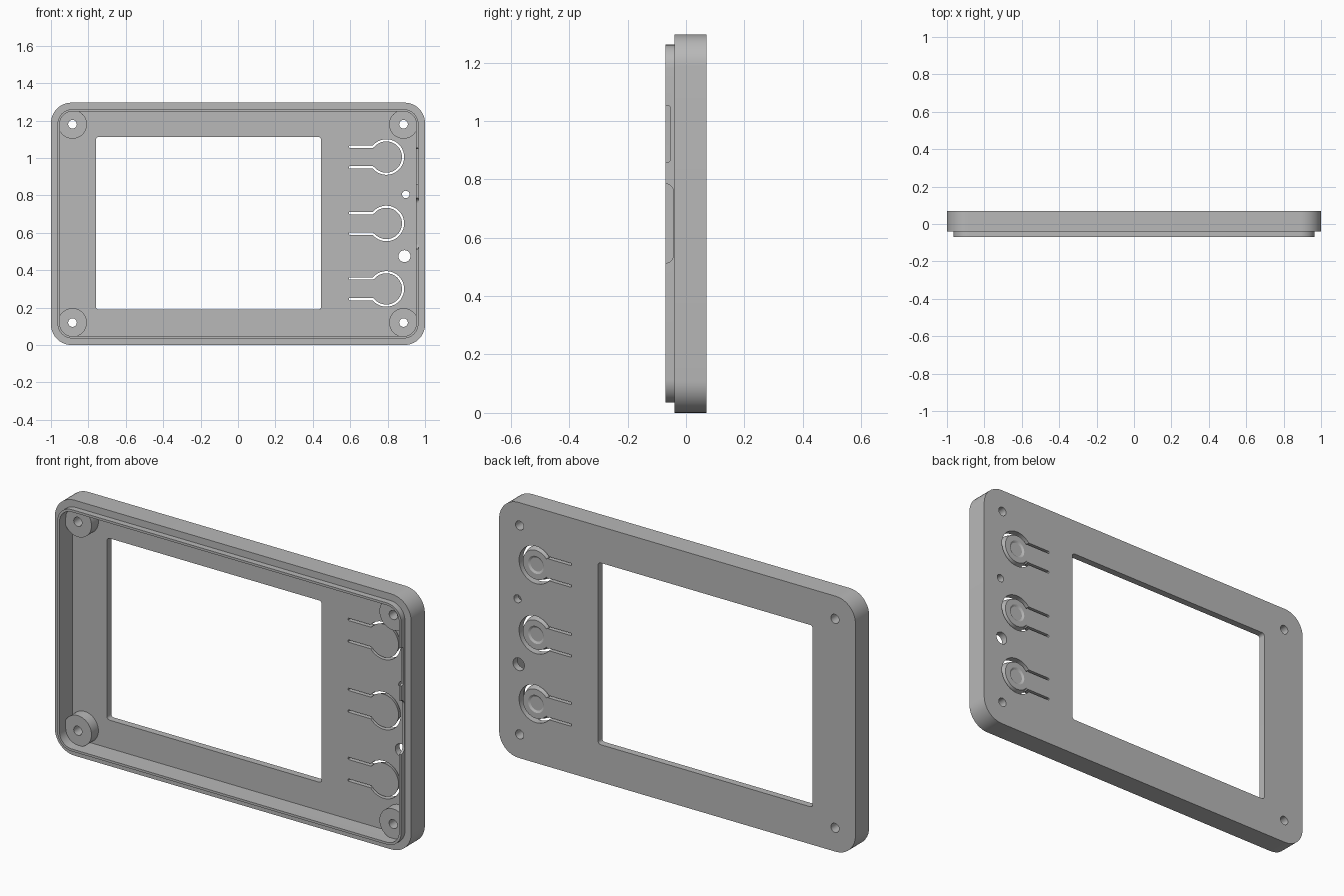
import bpy, bmesh
from math import sin, cos, pi, radians

default = bpy.data.objects.get("Cube")
if default:
    bpy.data.objects.remove(default, do_unlink=True)

grey = bpy.data.materials.new("plain grey")
grey.use_nodes = True
colour = (0.48, 0.48, 0.48, 1)
grey.diffuse_color = colour
grey.node_tree.nodes["Principled BSDF"].inputs["Base Color"].default_value = colour

MID_Z = 0.648
BACK, FLOOR, STEP, FRONT = 0.07, 0.035, -0.04, -0.07


def arc(cx, cz, r, a0, a1, n):
    steps = [radians(a0 + (a1 - a0) * i / n) for i in range(n + 1)]
    return [(cx + r * cos(a), cz + r * sin(a)) for a in steps]


def circle(cx, cz, r, n=48):
    return arc(cx, cz, r, 0, 360, n)[:-1]


def rounded(x0, x1, z0, z1, r, n=10):
    corners = [(x1 - r, z1 - r), (x0 + r, z1 - r), (x0 + r, z0 + r), (x1 - r, z0 + r)]
    return [p for i, (x, z) in enumerate(corners)
            for p in arc(x, z, r, 90 * i, 90 * i + 90, n)]


def prism(name, outline, t0, t1, far_outline=None, along_x=False):
    """Solid between two outlines, swept along y (or along x)."""
    bm = bmesh.new()

    def ring(points, t):
        return [bm.verts.new((t, u, v) if along_x else (u, t, v)) for u, v in points]
    a, b = ring(outline, t0), ring(far_outline or outline, t1)
    bm.faces.new(a)
    bm.faces.new(b)
    for i in range(len(a)):
        j = (i + 1) % len(a)
        bm.faces.new((a[i], a[j], b[j], b[i]))
    bmesh.ops.recalc_face_normals(bm, faces=bm.faces)
    mesh = bpy.data.meshes.new(name)
    bm.to_mesh(mesh)
    bm.free()
    obj = bpy.data.objects.new(name, mesh)
    bpy.context.collection.objects.link(obj)
    obj.data.materials.append(grey)
    return obj


def combine(target, tool, operation="DIFFERENCE"):
    tool.hide_render = True
    mod = target.modifiers.new("combine", "BOOLEAN")
    mod.operation = operation
    mod.solver = "EXACT"
    mod.object = tool
    bpy.context.view_layer.objects.active = target
    bpy.ops.object.modifier_apply(modifier=mod.name)
    bpy.data.objects.remove(tool, do_unlink=True)


def frame(half_x, half_z, r):
    return rounded(-half_x, half_x, MID_Z - half_z, MID_Z + half_z, r)


# Outer shell with the stepped lip, hollowed from the front
case = prism("case_cover", frame(1.0, MID_Z, 0.11), STEP, BACK)
combine(case, prism("lip", frame(0.965, 0.613, 0.08), FRONT, 0.0), "UNION")
combine(case, prism("cavity", frame(0.953, 0.601, 0.068), -0.1, FLOOR))

# Screen opening
combine(case, prism("screen_cut", rounded(-0.76, 0.445, 0.19, 1.112, 0.015, 5), 0, 0.1))

# Screw bosses with through holes
for x in (-0.885, 0.885):
    for z in (0.12, 1.18):
        combine(case, prism("boss", circle(x, z, 0.077), -0.02, 0.05), "UNION")
        combine(case, prism("screw_hole", circle(x, z, 0.023, 32), -0.1, 0.1))

# Spring buttons: tapered ring slot, two straight slots and a shallow finger dish
BX = 0.793
for z in (0.3, 0.65, 1.005):
    outer = arc(BX, z, 0.095, -142, 142, 48)
    ring = [outer + arc(BX, z, r, 142, -142, 48) for r in (0.088, 0.068)]
    combine(case, prism("ring_cut", ring[0], 0.02, 0.09, ring[1]))
    for side in (-1, 1):
        c = z + side * 0.055
        combine(case, prism("slot_cut", rounded(0.593, 0.725, c - 0.006, c + 0.006, 0.004, 3),
                            0.02, 0.09))
    combine(case, prism("dish_cut", circle(BX, z, 0.035), 0.064, 0.076,
                        circle(BX, z, 0.055)))

# Indicator holes
for x, z, r in ((0.897, 0.805, 0.02), (0.89, 0.475, 0.032)):
    combine(case, prism("indicator_hole", circle(x, z, r, 32), 0, 0.1))

# Connector notches in the lip on the left side
for z0, z1, depth, r in ((0.513, 0.785, -0.043, 0.028), (0.86, 1.052, -0.055, 0.005)):
    combine(case, prism("notch_cut", rounded(-0.13, depth, z0, z1, r), 0.9, 1.05,
                        along_x=True))

bpy.ops.object.select_all(action="DESELECT")
case.select_set(True)
bpy.context.view_layer.objects.active = case
bpy.ops.object.shade_smooth_by_angle(angle=radians(30))
